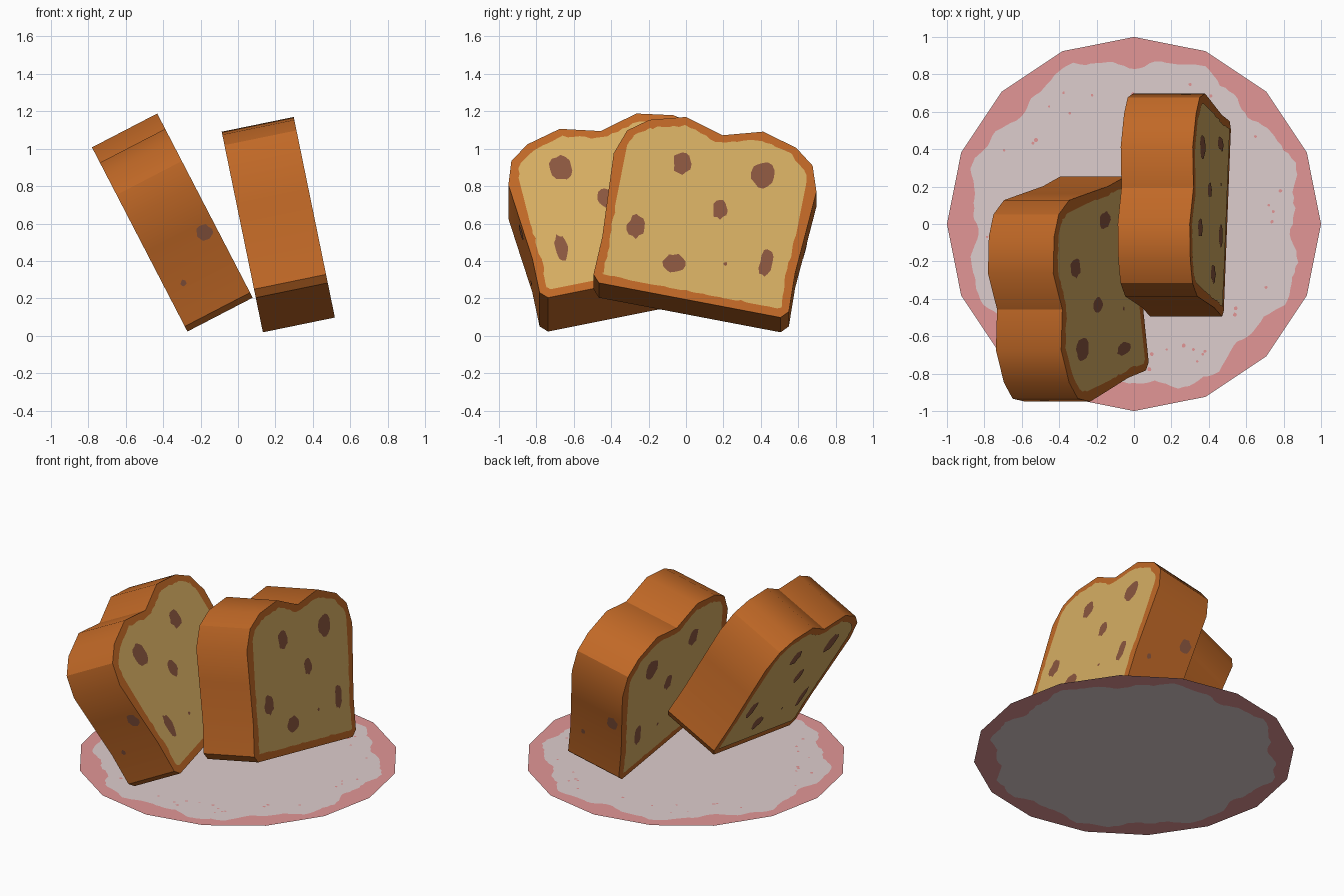
import bpy, bmesh, math, random
from mathutils import Vector, Matrix

random.seed(4)
cube = bpy.data.objects.get("Cube")
if cube:
    bpy.data.objects.remove(cube, do_unlink=True)


def material(name, rgb):
    # sRGB bytes to linear
    lin = [((c / 255 + 0.055) / 1.055) ** 2.4 for c in rgb] + [1.0]
    m = bpy.data.materials.new(name)
    m.use_nodes = True
    m.diffuse_color = lin
    m.node_tree.nodes["Principled BSDF"].inputs["Base Color"].default_value = lin
    return m


CRUST = material("crust", (192, 104, 38))
CRUMB = material("crumb", (213, 173, 98))
RAISIN = material("raisin", (138, 86, 63))
CHINA = material("china", (222, 205, 205))
PINK = material("pink_glaze", (226, 150, 150))


def make_object(name, bm, mats, matrix=None):
    mesh = bpy.data.meshes.new(name)
    bm.to_mesh(mesh)
    bm.free()
    for m in mats:
        mesh.materials.append(m)
    ob = bpy.data.objects.new(name, mesh)
    bpy.context.collection.objects.link(ob)
    if matrix:
        ob.matrix_world = matrix
    return ob


def add_polygon(bm, points, normal):
    f = bm.faces.new([bm.verts.new(p) for p in points])
    f.normal_update()
    if f.normal.dot(normal) < 0:
        f.normal_flip()
    return f


def blob(cx, cy, rx, ry, n=14, rough=0.14):
    pts = []
    for i in range(n):
        a = math.tau * i / n
        k = 1 + random.uniform(-rough, rough)
        pts.append((cx + rx * k * math.cos(a), cy + ry * k * math.sin(a)))
    return pts


# Slice outline: right half from top notch to bottom corner, then mirrored
HALF = [(0, .917), (.21, .978), (.40, .925), (.505, .846), (.552, .71),
        (.54, .5), (.525, .25), (.532, .04), (.495, 0)]
OUTLINE = HALF + [(-a, b) for a, b in reversed(HALF[1:])]
THICK = 0.393

# Raisins on the cut faces: centre, radii
SPOTS = [(-.182, .729, .05, .06), (.254, .747, .058, .072), (-.358, .339, .045, .062),
         (.065, .516, .04, .052), (-.12, .179, .057, .052), (.361, .278, .034, .078),
         (.15, .23, .01, .01)]
# Raisins showing through the side crust: height, depth, radius
SIDE_SPOTS = [(.448, .07, .042), (.254, .292, .016)]


def crumb_outline(border=0.045, step=0.03):
    # Shrink the outline inwards and roughen it
    pts = [Vector(p) for p in OUTLINE]
    result = []
    for p, q in zip(pts, pts[1:] + pts[:1]):
        d = q - p
        inward = Vector((d.y, -d.x)).normalized()
        n = max(1, round(d.length / step))
        for i in range(n):
            c = p + d * ((i + 0.5) / n)
            c += inward * (border + random.uniform(-.007, .007))
            c.x = max(-.49, min(.49, c.x))
            c.y = max(.045, c.y)
            result.append((c.x, c.y))
    return result


def make_slice(prefix, x0, yc, vc, tilt, turn, flip):
    # Local axes: x = outward depth, y = width, z = height
    matrix = (Matrix.Translation((x0, 0, 0)) @ Matrix.Rotation(-tilt, 4, 'Y')
              @ Matrix.Translation((0, yc, vc)) @ Matrix.Rotation(turn, 4, 'X'))

    # Crust body
    bm = bmesh.new()
    face = add_polygon(bm, [(-THICK, a, b) for a, b in OUTLINE], Vector((-1, 0, 0)))
    ext = bmesh.ops.extrude_face_region(bm, geom=[face], use_keep_orig=True)
    moved = [v for v in ext["geom"] if isinstance(v, bmesh.types.BMVert)]
    bmesh.ops.translate(bm, verts=moved, vec=(THICK, 0, 0))
    bmesh.ops.recalc_face_normals(bm, faces=bm.faces[:])
    body = make_object(prefix + "_crust", bm, [CRUST], matrix)
    bpy.ops.object.select_all(action='DESELECT')
    body.select_set(True)
    bpy.context.view_layer.objects.active = body
    bpy.ops.object.shade_smooth_by_angle(angle=math.radians(32))

    # Crumb and raisins on both cut faces
    crumb, raisins = bmesh.new(), bmesh.new()
    inner = crumb_outline()
    spots = [blob(a * flip, b, rx, ry) for a, b, rx, ry in SPOTS]
    for base, side in ((0, 1), (-THICK, -1)):
        normal = Vector((side, 0, 0))
        add_polygon(crumb, [(base + side * .003, a, b) for a, b in inner], normal)
        for s in spots:
            add_polygon(raisins, [(base + side * .006, a, b) for a, b in s], normal)

    # Raisins on the side crust
    for height, depth, r in SIDE_SPOTS:
        w = -depth if flip < 0 else depth - THICK
        pts = [(x, flip * (.529 + (z - .25) * .06), z)
               for x, z in blob(w, height, r, r * 1.1)]
        add_polygon(raisins, pts, Vector((0, flip, 0)))
    make_object(prefix + "_crumb", crumb, [CRUMB], matrix)
    make_object(prefix + "_raisins", raisins, [RAISIN], matrix)


make_slice("left_slice", .538, .02, .194, math.radians(11.6), math.radians(-11), 1)
make_slice("right_slice", .184, -.255, .338, math.radians(27.4), math.radians(12.7), -1)

# Flat sixteen-sided plate with a wavy glazed rim
SIDES, SUB = 16, 12
bm = bmesh.new()
outer, inner = [], []
for i in range(SIDES * SUB):
    t = math.tau * i / (SIDES * SUB)
    local = (i % SUB) / SUB * math.tau / SIDES - math.pi / SIDES
    edge = math.cos(math.pi / SIDES) / math.cos(local)
    wave = .878 - .034 * math.cos(8 * t) + .012 * math.sin(23 * t) + random.uniform(-.006, .006)
    direction = Vector((math.cos(t), math.sin(t), 0))
    outer.append(bm.verts.new(direction * edge))
    inner.append(bm.verts.new(direction * wave))
bm.faces.new(inner)
for i in range(len(outer)):
    j = (i + 1) % len(outer)
    bm.faces.new((inner[i], outer[i], outer[j], inner[j])).material_index = 1
make_object("plate", bm, [CHINA, PINK])

# Glaze specks near the rim
bm = bmesh.new()
for i in range(40):
    t, r = random.uniform(0, math.tau), random.uniform(.68, .82)
    size = random.uniform(.006, .012)
    pts = blob(r * math.cos(t), r * math.sin(t), size, size, 7)
    add_polygon(bm, [(x, y, .002) for x, y in pts], Vector((0, 0, 1)))
make_object("plate_specks", bm, [PINK])
